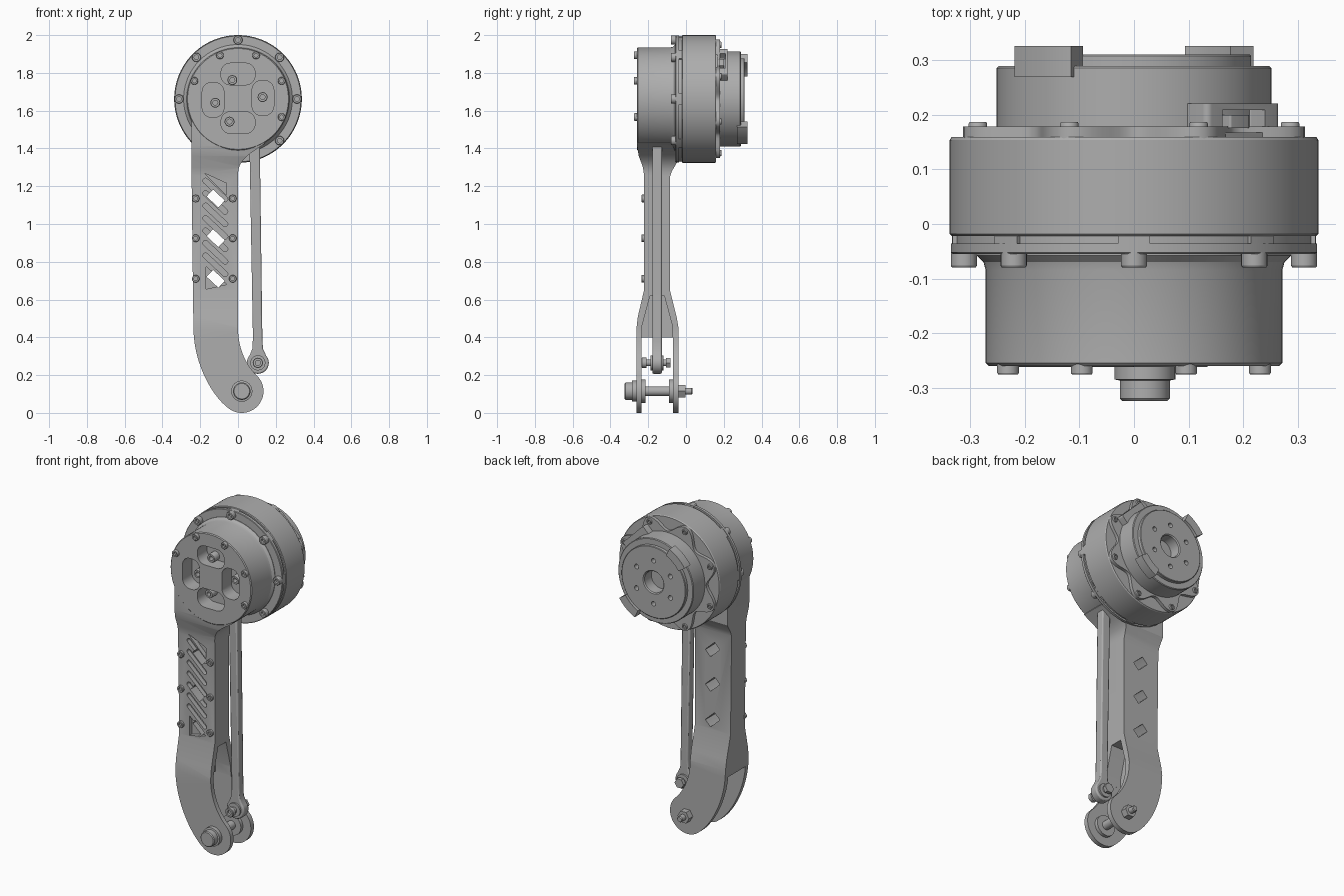
import bpy, bmesh, math
from math import sin, cos, pi, radians
from mathutils import Vector
from mathutils.geometry import interpolate_bezier

cube = bpy.data.objects.get("Cube")
if cube:
    bpy.data.objects.remove(cube, do_unlink=True)

grey = bpy.data.materials.new("machined grey")
grey.use_nodes = True
COLOUR = (0.42, 0.42, 0.42, 1)
grey.diffuse_color = COLOUR
grey.node_tree.nodes["Principled BSDF"].inputs["Base Color"].default_value = COLOUR

HUB = 1.662  # height of the motor axis


def finish(name, bm):
    bmesh.ops.recalc_face_normals(bm, faces=bm.faces)
    mesh = bpy.data.meshes.new(name)
    bm.to_mesh(mesh)
    bm.free()
    mesh.materials.append(grey)
    ob = bpy.data.objects.new(name, mesh)
    bpy.context.collection.objects.link(ob)
    return ob


def lathe(name, cx, cz, profile, seg=96):
    """Spin (radius, y) points about a y-parallel axis."""
    bm = bmesh.new()
    rings = []
    for r, y in profile:
        n = seg if r > 0 else 1
        rings.append([bm.verts.new((cx + r * cos(2 * pi * i / seg), y, cz + r * sin(2 * pi * i / seg)))
                      for i in range(n)])
    for a, b in zip(rings, rings[1:]):
        for i in range(seg):
            j = (i + 1) % seg
            quad = [a[i % len(a)], a[j % len(a)], b[j % len(b)], b[i % len(b)]]
            bm.faces.new(list(dict.fromkeys(quad)))
    return finish(name, bm)


def prism(name, pts, a, b, axis="y"):
    """Extrude an (x, z) outline along y, or a (y, z) outline along x."""
    bm = bmesh.new()
    place = (lambda p, t: (p[0], t, p[1])) if axis == "y" else (lambda p, t: (t, p[0], p[1]))
    lo = [bm.verts.new(place(p, a)) for p in pts]
    hi = [bm.verts.new(place(p, b)) for p in pts]
    bm.faces.new(lo)
    bm.faces.new(hi)
    for i in range(len(pts)):
        j = (i + 1) % len(pts)
        bm.faces.new((lo[i], lo[j], hi[j], hi[i]))
    return finish(name, bm)


def arc(cx, cz, r, a0, a1, n=16):
    return [(cx + r * cos(radians(a0 + (a1 - a0) * i / n)),
             cz + r * sin(radians(a0 + (a1 - a0) * i / n))) for i in range(n + 1)]


def bezier(p0, h0, h1, p1, n=14):
    return [(v.x, v.y) for v in interpolate_bezier(*(Vector((*p, 0)) for p in (p0, h0, h1, p1)), n)]


def rounded(cx, cz, w, h, r, turn=0):
    """Rounded rectangle outline, turned about its centre."""
    pts = []
    for k, (sx, sz) in enumerate(((1, 1), (-1, 1), (-1, -1), (1, -1))):
        pts += arc(sx * (w / 2 - r), sz * (h / 2 - r), r, 90 * k, 90 * k + 88, 6)
    c, s = cos(radians(turn)), sin(radians(turn))
    return [(cx + x * c - z * s, cz + x * s + z * c) for x, z in pts]


def boolean(ob, other, operation="DIFFERENCE"):
    mod = ob.modifiers.new("shape", "BOOLEAN")
    mod.operation, mod.solver, mod.object = operation, "EXACT", other
    bpy.context.view_layer.objects.active = ob
    bpy.ops.object.modifier_apply(modifier=mod.name)
    bpy.data.objects.remove(other, do_unlink=True)


def bolt(name, x, z, y_base, y_top, r):
    """Socket-head bolt whose head points from y_base to y_top."""
    deep = y_top + (y_base - y_top) * 0.5
    lip = y_top + (y_base - y_top) * 0.12
    return lathe(name, x, z, [(0, y_base), (r, y_base), (r, lip), (r * 0.9, y_top),
                              (r * 0.5, y_top), (r * 0.5, deep), (0, deep)], 24)


def polar(r, deg):
    return r * cos(radians(deg)), HUB + r * sin(radians(deg))


# Leg housing: front outline intersected with side outline, joined to the gearbox
foot = (0.02, 0.115)
outline = [(-0.245, HUB), (-0.245, 1.2)]
outline += bezier((-0.236, 0.45), (-0.235, 0.25), (-0.128, 0.078), (-0.046, 0.021))[:-1]
outline += arc(*foot, 0.115, 235, 405, 32)
outline += bezier((0.101, 0.196), (0.05, 0.247), (0, 0.33), (0, 0.45))[1:]
outline += bezier((0, 1.26), (0, 1.34), (0.06, 1.37), (0.14, 1.425))
outline += [(0.1, HUB)]
side = [(-0.2585, 1.8), (-0.2585, 1.41), (-0.25, 1.36), (-0.228, 1.3), (-0.222, 1.26),
        (-0.222, 0.65), (-0.255, 0.51), (-0.262, 0.45), (-0.262, -0.1),
        (-0.04, -0.1), (-0.04, 0.45), (-0.05, 0.51), (-0.085, 0.65),
        (-0.085, 1.25), (-0.075, 1.28), (-0.045, 1.33), (-0.045, 1.8)]
housing = prism("leg_housing", outline, -0.4, 0.1)
boolean(housing, prism("side_shape", side, -0.5, 0.5, "x"), "INTERSECT")
gearbox = lathe("gearbox", 0, HUB, [(0, -0.26), (0.267, -0.26), (0.272, -0.255), (0.272, -0.085),
                                    (0.276, -0.07), (0.288, -0.058), (0.288, -0.048), (0, -0.048)])
boolean(housing, gearbox, "UNION")

# Fork gap at the foot and pocket above it, open towards the rod
boolean(housing, prism("fork_gap", [(-0.235, -0.2), (-0.07, -0.2), (-0.07, 0.4), (-0.235, 0.4)],
                       -0.5, 0.5, "x"))
boolean(housing, prism("fork_pocket", [(-0.235, 0.39), (-0.07, 0.39), (-0.072, 0.46), (-0.115, 0.62),
                                       (-0.19, 0.62), (-0.233, 0.46)], -0.1, 0.5, "x"))

# Gearbox windows
for dx, dz, w, h in ((0, 0.132, 0.18, 0.115), (0, -0.125, 0.18, 0.115),
                     (-0.132, -0.005, 0.115, 0.185), (0.132, 0.005, 0.115, 0.185)):
    boolean(housing, prism("window", rounded(dx, HUB + dz, w, h, 0.05), -0.3, -0.17))
for dx, dz in ((-0.03, 0.1), (-0.12, -0.02), (0.13, 0.01), (-0.045, -0.12)):
    bolt("window_bolt", dx, HUB + dz, -0.16, -0.215, 0.026)

# Shin lattice: diagonal grooves, end pockets and through holes
for i in range(7):
    boolean(housing, prism("groove", rounded(-0.12, 1.18 - i * 0.066, 0.17, 0.028, 0.0139, -43),
                           -0.3, -0.195))
for pts in ([(-0.18, 1.27), (-0.06, 1.215), (-0.06, 1.15)], [(-0.17, 0.775), (-0.17, 0.655), (-0.06, 0.68)]):
    boolean(housing, prism("end_pocket", pts, -0.3, -0.195))
for z in (1.135, 0.925, 0.71):
    boolean(housing, prism("through_hole", rounded(-0.118, z, 0.085, 0.05, 0.004, -43), -0.3, 0))
    for x in (-0.224, -0.028):
        bolt("shin_bolt", x, z, -0.215, -0.236, 0.02)

# Motor: front flange, rotor case, rear plate and stator
lathe("front_flange", 0, HUB, [(0, -0.055), (0.333, -0.055), (0.336, -0.052), (0.336, -0.036),
                               (0.326, -0.036), (0.326, -0.018), (0, -0.018)])
lathe("motor_case", 0, HUB, [(0, -0.022), (0.334, -0.022), (0.338, -0.018), (0.338, 0.154),
                             (0.334, 0.16), (0, 0.16)])
lobes = []
for i in range(128):
    a = 360 * i / 128
    lobes.append(polar(0.298 + 0.038 * cos(radians(8 * (a - 22.5))), a))
prism("rear_plate", lobes, 0.155, 0.179)
stator = lathe("stator", 0, HUB, [(0, 0.17), (0.252, 0.17), (0.252, 0.286), (0.248, 0.29), (0.215, 0.29),
                                  (0.215, 0.308), (0.212, 0.311), (0.07, 0.311), (0.064, 0.305),
                                  (0.064, 0.24), (0, 0.24)])
for i in range(6):
    x, z = polar(0.13, 60 * i + 30)
    boolean(stator, prism("screw_hole", arc(x, z, 0.014, 0, 345, 23), 0.27, 0.4))

# Two rim tabs on the stator, opposite each other
for start in (116, 296):
    ring = arc(0, HUB, 0.264, start, start + 30) + arc(0, HUB, 0.214, start + 30, start)
    prism("stator_tab", ring, 0.27, 0.326)

# Flange bolts: front ring, rear ring, gearbox cover
for i in range(8):
    x, z = polar(0.312, 45 * i)
    bolt("flange_bolt", x, z, -0.05, -0.08, 0.024)
    tab = arc(0, HUB, 0.334, 45 * i - 5, 45 * i + 5, 6) + arc(0, HUB, 0.3, 45 * i + 5, 45 * i - 5, 6)
    prism("flange_lug", tab, -0.04, -0.02)
    x, z = polar(0.31, 45 * i + 22.5)
    bolt("rear_bolt", x, z, 0.16, 0.187, 0.017)
for i in range(5):
    x, z = polar(0.25, -22.5 + 45 * i)
    bolt("cover_bolt", x, z, -0.25, -0.276, 0.02)

# Cable connector on the rear plate
box = rounded(*polar(0.235, 45), 0.1, 0.19, 0.012, 45)
socket = prism("connector_box", box, 0.158, 0.221)
boolean(socket, prism("socket_cut", rounded(*polar(0.28, 45), 0.07, 0.11, 0.005, 45), 0.168, 0.209))
prism("connector_plug", rounded(*polar(0.255, 45), 0.04, 0.05, 0.004, 45), 0.176, 0.2)

# Push rod with its eye and pin
eye = (0.105, 0.265)
rod = prism("push_rod", arc(*eye, 0.058, 140, 400, 36)
            + [(0.132, 0.34), (0.129, 0.4), (0.115, 1.45), (0.06, 1.45), (0.079, 0.4), (0.076, 0.34)],
            -0.178, -0.128)
bevel = rod.modifiers.new("soft_edges", "BEVEL")
bevel.width, bevel.segments = 0.007, 2
lathe("rod_eye_rim", *eye, [(0, -0.188), (0.04, -0.188), (0.04, -0.118), (0, -0.118)], 40)
lathe("rod_pin", *eye, [(0, -0.222), (0.018, -0.222), (0.018, -0.095), (0, -0.095)], 24)
bolt("rod_pin_head", *eye, -0.21, -0.236, 0.027)
lathe("rod_pin_nut", *eye, [(0, -0.105), (0.03, -0.105), (0.03, -0.083), (0, -0.083)], 6)

# Foot pin with head, washers, shaft and nut
lathe("foot_pin", *foot, [(0, -0.255), (0.026, -0.255), (0.026, -0.04), (0.018, -0.04),
                          (0.018, 0.03), (0.014, 0.035), (0, 0.035)], 32)
lathe("foot_pin_head", *foot, [(0, -0.255), (0.056, -0.255), (0.056, -0.285), (0.046, -0.287),
                               (0.046, -0.32), (0.041, -0.325), (0, -0.325)], 40)
for y0, y1 in ((-0.24, -0.215), (-0.09, -0.065)):
    lathe("foot_washer", *foot, [(0, y0), (0.062, y0), (0.062, y1), (0, y1)], 40)
lathe("foot_nut", *foot, [(0, -0.045), (0.038, -0.045), (0.038, -0.002), (0, -0.002)], 6)

# Smooth round walls, keep edges crisp
bpy.ops.object.select_all(action="DESELECT")
for ob in bpy.context.collection.objects:
    if ob.type == "MESH" and grey.name in ob.data.materials:
        ob.select_set(True)
        bpy.context.view_layer.objects.active = ob
bpy.ops.object.shade_smooth_by_angle(angle=radians(30))
